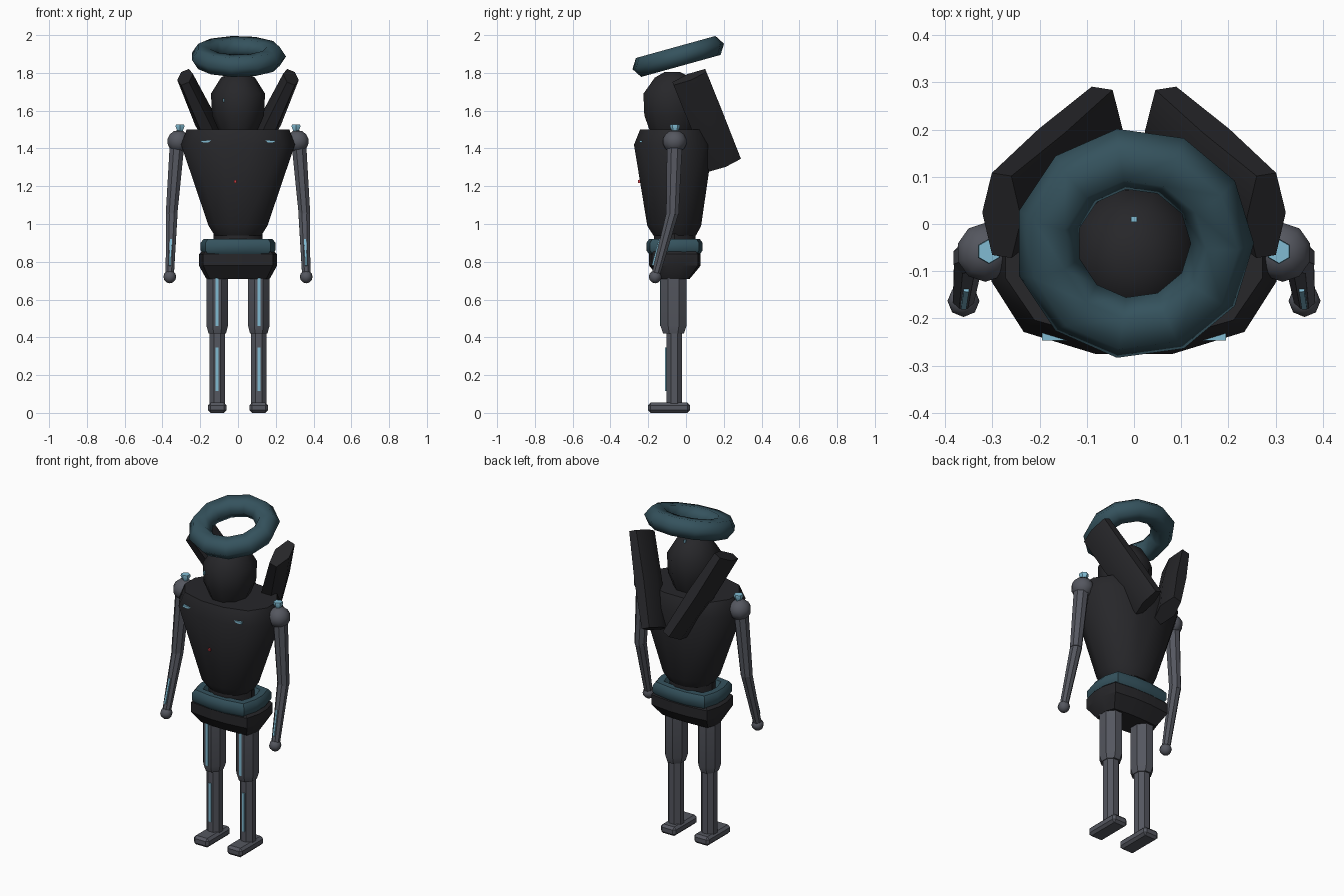
import bpy, bmesh, math
from mathutils import Vector, Matrix

if "Cube" in bpy.data.objects:
    bpy.data.objects.remove(bpy.data.objects["Cube"])

def material(name, rgb):
    m = bpy.data.materials.new(name)
    m.diffuse_color = (*rgb, 1)
    m.use_nodes = True
    m.node_tree.nodes["Principled BSDF"].inputs["Base Color"].default_value = m.diffuse_color
    return m

BLACK = material("black_shell", (0.02, 0.02, 0.023))
GREY = material("grey_limb", (0.09, 0.095, 0.115))
TEAL = material("dark_teal", (0.035, 0.085, 0.11))
GLOW = material("light_blue", (0.22, 0.5, 0.65))
RED = material("red", (0.6, 0.05, 0.06))

def finish(bm, name, mat, angle=40):
    bmesh.ops.recalc_face_normals(bm, faces=bm.faces)
    me = bpy.data.meshes.new(name)
    bm.to_mesh(me)
    bm.free()
    ob = bpy.data.objects.new(name, me)
    bpy.context.collection.objects.link(ob)
    me.materials.append(mat)
    bpy.ops.object.select_all(action='DESELECT')
    ob.select_set(True)
    bpy.context.view_layer.objects.active = ob
    bpy.ops.object.shade_smooth_by_angle(angle=math.radians(angle))
    return ob

def loft(name, rings, mat, closed=False, angle=40):
    """Skin a list of equal-length point rings; cap the ends or join them."""
    bm = bmesh.new()
    rows = [[bm.verts.new(p) for p in r] for r in rings]
    n = len(rows[0])
    pairs = list(zip(rows, rows[1:])) + ([(rows[-1], rows[0])] if closed else [])
    for a, b in pairs:
        for i in range(n):
            j = (i + 1) % n
            bm.faces.new((a[i], a[j], b[j], b[i]))
    if not closed:
        bm.faces.new(rows[0])
        bm.faces.new(rows[-1])
    return finish(bm, name, mat, angle)

def oval(z, rx, y0, y1, sides, power=2.0, turn=0.0):
    """Horizontal super-ellipse ring spanning y0..y1."""
    pts = []
    for i in range(sides):
        t = 2 * math.pi * (i + turn) / sides
        c, s = math.cos(t), math.sin(t)
        k = (abs(c) ** power + abs(s) ** power) ** (-1 / power)
        pts.append(Vector((rx * c * k, (y0 + y1) / 2 + (y1 - y0) / 2 * s * k, z)))
    return pts

def shift(ring, x):
    return [p + Vector((x, 0, 0)) for p in ring]

def tube(name, stations, sides, mat, wide=Vector((1, 0, 0))):
    """Straight-sided limb through (point, half width, half depth) stations."""
    axis = (Vector(stations[-1][0]) - Vector(stations[0][0])).normalized()
    u = (wide - axis * wide.dot(axis)).normalized()
    v = axis.cross(u)
    rings = []
    for p, a, b in stations:
        ts = [2 * math.pi * (i + 0.5) / sides for i in range(sides)]
        rings.append([Vector(p) + u * a * math.cos(t) + v * b * math.sin(t) for t in ts])
    return loft(name, rings, mat)

def ball(name, loc, size, mat, u=10, v=7):
    bm = bmesh.new()
    bmesh.ops.create_uvsphere(bm, u_segments=u, v_segments=v, radius=1,
                              matrix=Matrix.Translation(loc) @ Matrix.Diagonal((*size, 1)))
    return finish(bm, name, mat, 50)

def box(name, loc, size, mat, bevel=0.0):
    bm = bmesh.new()
    bmesh.ops.create_cube(bm, size=1, matrix=Matrix.Translation(loc) @ Matrix.Diagonal((*size, 1)))
    if bevel:
        bmesh.ops.bevel(bm, geom=bm.edges[:], offset=bevel, segments=1, affect='EDGES')
    return finish(bm, name, mat, 30)

# tilted halo ring
tilt = Matrix.Translation((0, -0.041, 1.887)) @ Matrix.Rotation(math.radians(15.5), 4, 'X')
halo = []
for i in range(11):
    a = 2 * math.pi * i / 11
    ring = []
    for j in range(6):
        b = 2 * math.pi * j / 6
        r = 0.187 + 0.067 * math.cos(b)
        ring.append(tilt @ Vector((r * math.cos(a), r * math.sin(a), 0.06 * math.sin(b))))
    halo.append(ring)
loft("halo_ring", halo, TEAL, closed=True, angle=70)

# head and its small lights
loft("head", [oval(1.45, 0.085, -0.18, 0.03, 10), oval(1.50, 0.105, -0.2, 0.05, 10),
              oval(1.575, 0.138, -0.228, 0.075, 10), oval(1.69, 0.143, -0.233, 0.08, 10),
              oval(1.775, 0.09, -0.17, 0.03, 10), oval(1.805, 0.04, -0.115, -0.03, 10)],
     BLACK, angle=60)
box("head_light", (0, 0.01, 1.785), (0.012, 0.012, 0.02), GLOW)
box("eye_light", (-0.075, -0.212, 1.655), (0.008, 0.012, 0.02), GLOW)

# torso, waist, belt and pelvis
loft("torso", [oval(0.94, 0.125, -0.175, 0.055, 12, 2.5, 0.5), oval(0.99, 0.158, -0.207, 0.082, 12, 2.5, 0.5),
               oval(1.42, 0.305, -0.278, 0.145, 12, 2.6, 0.5), oval(1.50, 0.275, -0.245, 0.11, 12, 2.6, 0.5)],
     BLACK)
loft("waist", [oval(0.84, 0.13, -0.175, 0.055, 10), oval(1.0, 0.13, -0.175, 0.055, 10)], BLACK)
belt = [(0.86, 0.0), (0.90, 0.0), (0.92, 0.015), (0.92, 0.05), (0.88, 0.07), (0.84, 0.05), (0.84, 0.015)]
loft("belt", [oval(z, 0.198 - d, -0.21 + d, 0.088 - d, 12, 5, 0.5) for z, d in belt],
     TEAL, closed=True)
loft("pelvis", [oval(0.71, 0.168, -0.14, 0.02, 12, 6, 0.5), oval(0.78, 0.207, -0.195, 0.078, 12, 6, 0.5),
                oval(0.84, 0.207, -0.195, 0.078, 12, 6, 0.5), oval(0.875, 0.17, -0.17, 0.05, 12, 6, 0.5)],
     BLACK, angle=30)
box("chest_dot", (-0.015, -0.247, 1.225), (0.014, 0.012, 0.014), RED)

for s, side in ((-1, "left"), (1, "right")):
    def P(x, y, z):
        return Vector((s * x, y, z))

    # back pods, leaning outward and forward
    top, low = P(0.28, 0.018, 1.778), P(0.067, 0.203, 1.32)
    mid = (top + low) / 2
    tube("back_pod_" + side, [(low, 0.105, 0.048), (mid, 0.108, 0.06), (top, 0.108, 0.045)],
         6, BLACK, wide=P(0, 0.93, 0.365))

    # arm
    ball("shoulder_" + side, P(0.315, -0.06, 1.437), (0.062, 0.064, 0.06), GREY)
    tube("upper_arm_" + side, [(P(0.322, -0.06, 1.43), 0.042, 0.044), (P(0.352, -0.072, 1.05), 0.033, 0.036)], 8, GREY)
    tube("forearm_" + side, [(P(0.35, -0.07, 1.065), 0.033, 0.035), (P(0.361, -0.158, 0.74), 0.024, 0.024)], 8, GREY)
    ball("hand_" + side, P(0.361, -0.163, 0.72), (0.034, 0.034, 0.034), GREY, 8, 6)
    tube("forearm_light_" + side, [(P(0.355, -0.138, 0.92), 0.008, 0.008), (P(0.361, -0.176, 0.78), 0.008, 0.008)], 4, GLOW)
    tube("shoulder_light_" + side, [(P(0.307, -0.058, 1.49), 0.015, 0.015), (P(0.307, -0.058, 1.515), 0.027, 0.027),
                                    (P(0.307, -0.058, 1.527), 0.025, 0.025)], 6, GLOW)
    box("chest_light_" + side, P(0.165, -0.232, 1.437), (0.06, 0.03, 0.012), GLOW)

    # leg
    leg = s * 0.11
    loft("thigh_" + side, [shift(oval(z, r, -0.066 - d, -0.066 + d, 8, 3, 0.5), leg)
                           for z, r, d in ((0.42, 0.047, 0.056), (0.46, 0.058, 0.07), (0.76, 0.058, 0.07))], GREY, angle=30)
    loft("shin_" + side, [shift(oval(z, 0.043, -0.106, -0.019, 8, 2.6, 0.5), leg) for z in (0.03, 0.43)], GREY, angle=30)
    box("foot_" + side, (leg, -0.09, 0.027), (0.1, 0.222, 0.054), GREY, 0.014)
    box("thigh_light_" + side, (leg, -0.131, 0.59), (0.016, 0.012, 0.26), GLOW)
    box("shin_light_" + side, (leg, -0.104, 0.23), (0.016, 0.012, 0.23), GLOW)
